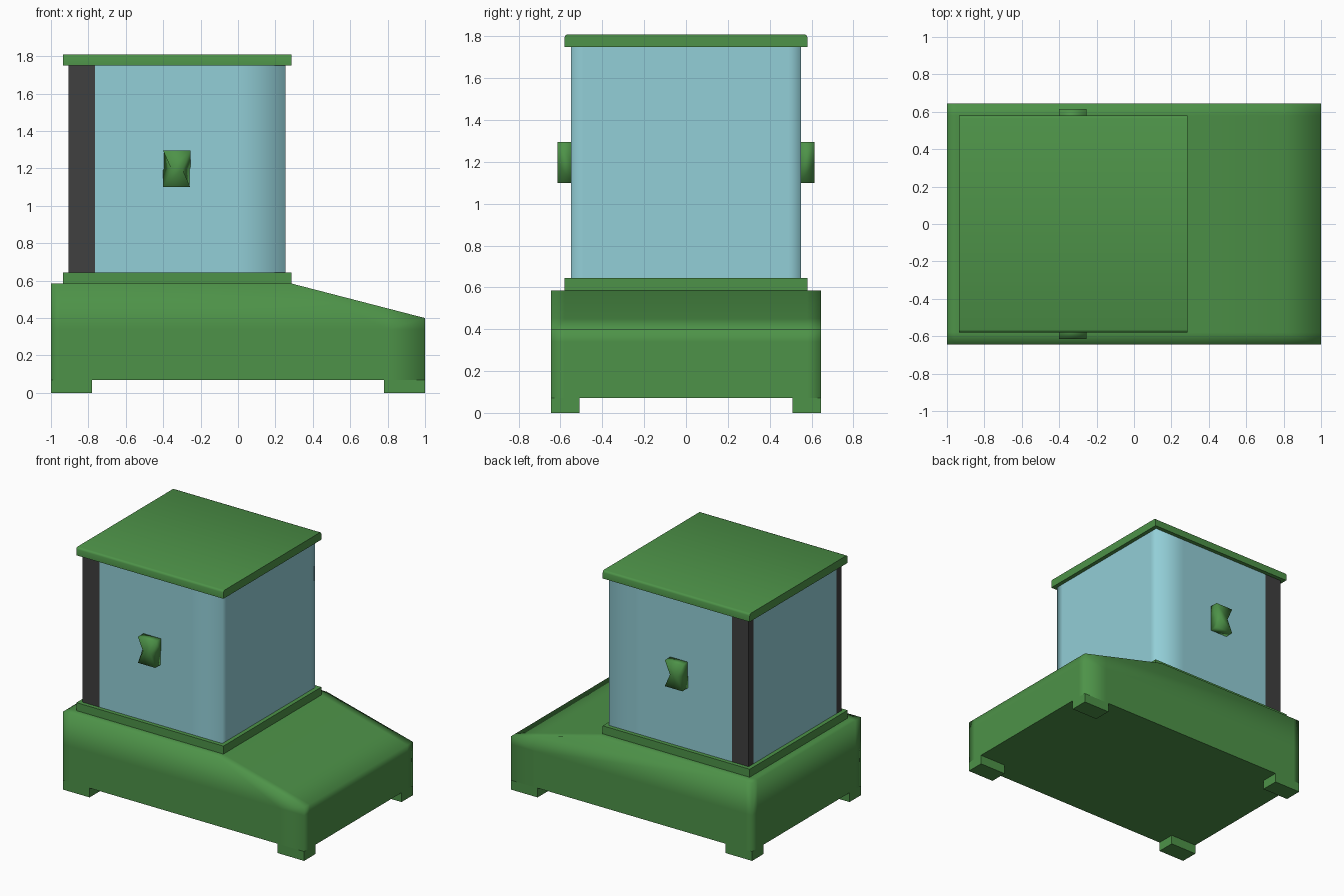
import bpy, bmesh
from math import radians

if "Cube" in bpy.data.objects:
    bpy.data.objects.remove(bpy.data.objects["Cube"])


def material(name, rgb):
    m = bpy.data.materials.new(name)
    m.diffuse_color = (*rgb, 1)
    m.use_nodes = True
    m.node_tree.nodes["Principled BSDF"].inputs["Base Color"].default_value = m.diffuse_color
    return m


GREEN = material("green_paint", (0.075, 0.29, 0.065))
GLASS = material("pale_blue_panel", (0.29, 0.62, 0.68))
DARK = material("dark_post", (0.05, 0.05, 0.05))


def finish(bm, name, mat, smooth=False):
    bmesh.ops.recalc_face_normals(bm, faces=bm.faces)
    if smooth:
        for f in bm.faces:
            f.smooth = True
    me = bpy.data.meshes.new(name)
    bm.to_mesh(me)
    bm.free()
    ob = bpy.data.objects.new(name, me)
    bpy.context.collection.objects.link(ob)
    me.materials.append(mat)
    return ob


def prism(profile, y0, y1):
    """Extrude an xz outline along y."""
    bm = bmesh.new()
    face = bm.faces.new([bm.verts.new((x, y0, z)) for x, z in profile])
    ext = bmesh.ops.extrude_face_region(bm, geom=[face])
    for v in ext["geom"]:
        if isinstance(v, bmesh.types.BMVert):
            v.co.y = y1
    return bm


def box_bm(x0, x1, y0, y1, z0, z1):
    return prism([(x0, z0), (x1, z0), (x1, z1), (x0, z1)], y0, y1)


def cut(bm, axis, *positions):
    """Add supporting edge loops that limit the soft shading."""
    for p in positions:
        co, no = [0, 0, 0], [0, 0, 0]
        co[axis], no[axis] = p, 1
        bmesh.ops.bisect_plane(bm, geom=bm.verts[:] + bm.edges[:] + bm.faces[:],
                               plane_co=co, plane_no=no)


# Sloping base with soft upper and corner shading, crisp underside
bm = prism([(-1, 0.07), (1, 0.07), (1, 0.4), (0.285, 0.585), (-1, 0.585)], -0.645, 0.645)
cut(bm, 0, -0.95, 0.8)
cut(bm, 1, -0.58, 0.58)
cut(bm, 2, 0.34)
for e in bm.edges:
    if all(v.co.z < 0.071 for v in e.verts):
        e.smooth = False
finish(bm, "base", GREEN, smooth=True)

# Corner feet
for sx, xn in ((-1, "left"), (1, "right")):
    for sy, yn in ((-1, "front"), (1, "back")):
        xs, ys = sorted((sx * 0.78, sx)), sorted((sy * 0.51, sy * 0.645))
        finish(box_bm(*xs, *ys, 0, 0.07), f"foot_{yn}_{xn}", GREEN)

# Plinth under the cabin
finish(box_bm(-0.935, 0.285, -0.58, 0.58, 0.58, 0.645), "cabin_plinth", GREEN)

# Cabin walls, softly shaded around the two leading corners
bm = box_bm(-0.905, 0.255, -0.55, 0.55, 0.64, 1.755)
cut(bm, 0, -0.765, 0.0)
cut(bm, 1, -0.49, 0.49)
# the rear corners belong to the dark posts
for f in bm.faces:
    c = f.calc_center_median()
    on_side = abs(c.y) > 0.549 and c.x < -0.765
    on_rear = c.x < -0.904 and abs(c.y) > 0.49
    f.material_index = int(on_side or on_rear)
for e in bm.edges:
    mid = (e.verts[0].co + e.verts[1].co) / 2
    flat = abs(e.verts[0].co.z - e.verts[1].co.z) < 1e-4
    if flat or mid.x < -0.9:
        e.smooth = False
cabin = finish(bm, "cabin_walls", GLASS, smooth=True)
cabin.data.materials.append(DARK)

# Roof slab with eased side edges
bm = box_bm(-0.935, 0.285, -0.58, 0.58, 1.75, 1.81)
edges = [e for e in bm.edges
         if all(v.co.z > 1.8 for v in e.verts) and e.verts[0].co.y == e.verts[1].co.y]
bmesh.ops.bevel(bm, geom=edges, offset=0.015, segments=2, profile=0.5, affect='EDGES')
roof = finish(bm, "roof", GREEN)
bpy.context.view_layer.objects.active = roof
roof.select_set(True)
bpy.ops.object.shade_smooth_by_angle(angle=radians(50))

# Side handles: full rectangle at the wall, pinched waist on the outside
for s, n in ((-1, "front"), (1, "back")):
    bm = bmesh.new()
    cx, hw, waist = -0.3275, 0.0725, 0.03
    rings = []
    for y, w in ((0.545, hw), (0.615, waist)):
        rings.append([bm.verts.new((cx + dx, s * y, z)) for dx, z in (
            (-hw, 1.1), (hw, 1.1), (w, 1.1975), (hw, 1.295), (-hw, 1.295), (-w, 1.1975))])
    a, b = rings
    for i in range(6):
        j = (i + 1) % 6
        bm.faces.new((a[i], a[j], b[j], b[i]))
    for r in rings:
        bm.faces.new((r[0], r[1], r[2], r[5]))
        bm.faces.new((r[5], r[2], r[3], r[4]))
    finish(bm, f"handle_{n}", GREEN, smooth=True)
